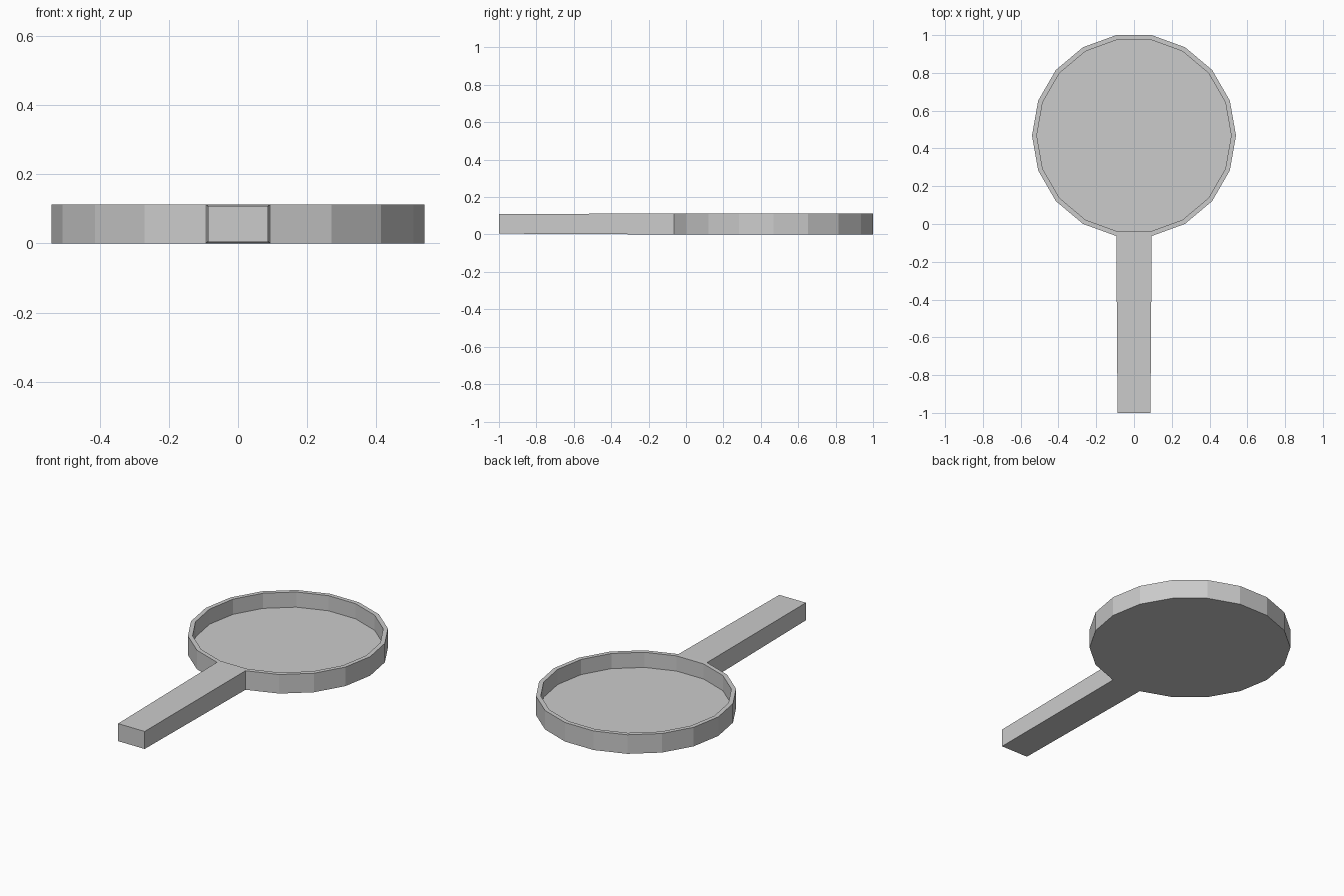
import bpy, bmesh, math
from mathutils import Vector

if "Cube" in bpy.data.objects:
    bpy.data.objects.remove(bpy.data.objects["Cube"])

SIDES, RADIUS, HEIGHT, RIM, FLOOR = 18, 0.54, 0.113, 0.025, 0.023
CENTRE_Y = 1 - RADIUS * math.cos(math.radians(10))

bm = bmesh.new()

# Round pan: 18-sided disc pulled up into a solid
ring = [bm.verts.new((RADIUS * math.cos(2 * math.pi * i / SIDES),
                      CENTRE_Y + RADIUS * math.sin(2 * math.pi * i / SIDES), 0))
        for i in range(SIDES)]
base = bm.faces.new(ring)
ext = bmesh.ops.extrude_face_region(bm, geom=[base], use_keep_orig=True)
bmesh.ops.translate(bm, vec=(0, 0, HEIGHT),
                    verts=[v for v in ext["geom"] if isinstance(v, bmesh.types.BMVert)])
bmesh.ops.recalc_face_normals(bm, faces=bm.faces)

# Hollow: inset the top for a thin rim, then sink the floor
top = max(bm.faces, key=lambda f: f.calc_center_median().z)
bmesh.ops.inset_region(bm, faces=[top], thickness=RIM, use_even_offset=True)
floor = bmesh.ops.extrude_discrete_faces(bm, faces=[top])["faces"][0]
for v in floor.verts:
    v.co.z = FLOOR

# Handle: the front side face drawn out with a slight taper
bm.normal_update()
front = min(bm.faces, key=lambda f: f.calc_center_median().y)
end = bmesh.ops.extrude_discrete_faces(bm, faces=[front])["faces"][0]
middle = Vector((0, -1, HEIGHT / 2))
for v in end.verts:
    v.co.x *= 0.93
    v.co.z = middle.z + (v.co.z - middle.z) * 0.92
    v.co.y = -1

bmesh.ops.recalc_face_normals(bm, faces=bm.faces)
mesh = bpy.data.meshes.new("pan_with_handle")
bm.to_mesh(mesh)
bm.free()
pan = bpy.data.objects.new("pan_with_handle", mesh)
bpy.context.collection.objects.link(pan)
